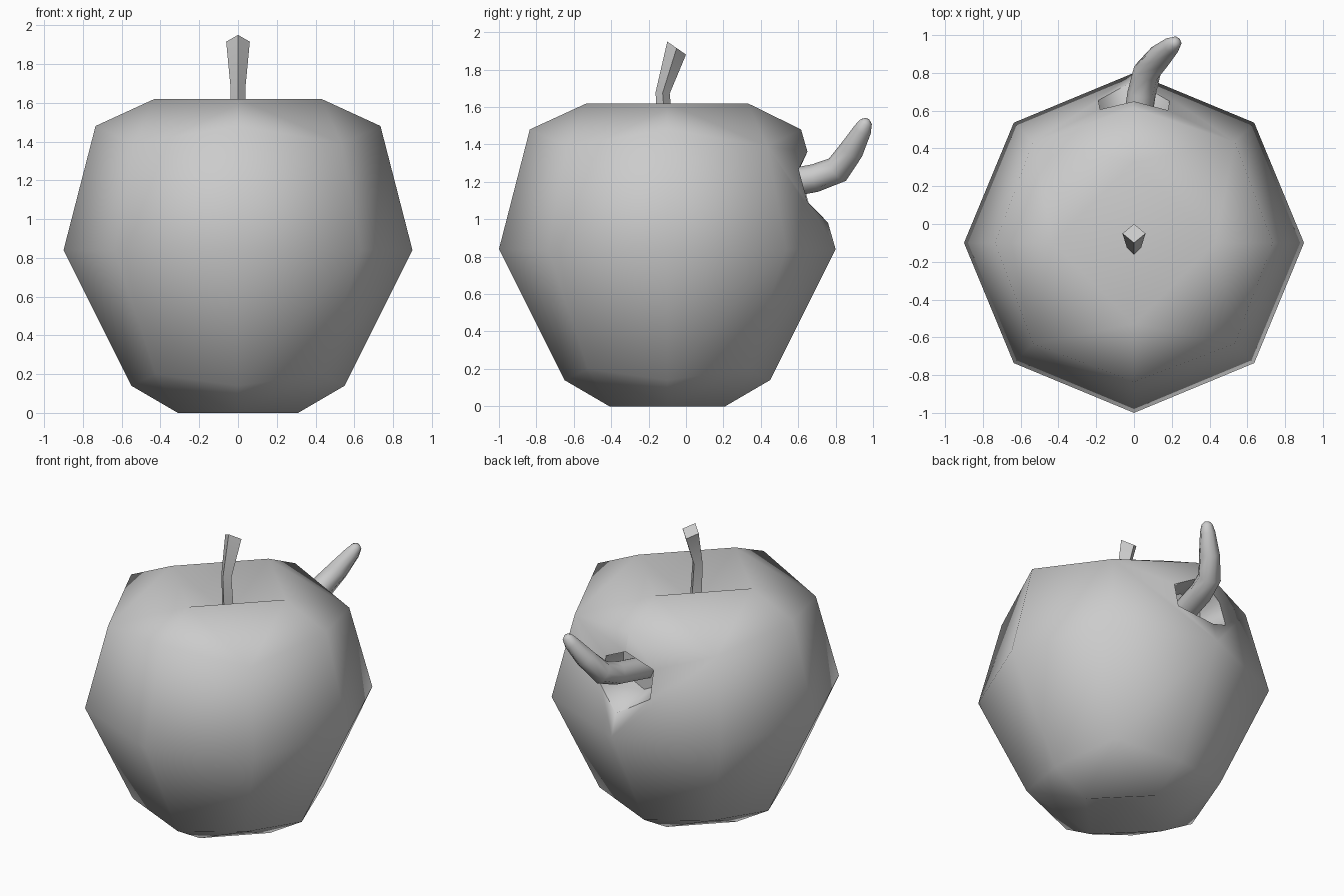
import bpy, bmesh, math
from mathutils import Vector

cube = bpy.data.objects.get("Cube")
if cube:
    bpy.data.objects.remove(cube, do_unlink=True)

# Single plain grey
GREY = (0.6, 0.6, 0.6, 1)
grey = bpy.data.materials.new("plain_grey")
grey.use_nodes = True
grey.diffuse_color = GREY
grey.node_tree.nodes["Principled BSDF"].inputs["Base Color"].default_value = GREY


def finish(name, bm):
    bmesh.ops.recalc_face_normals(bm, faces=bm.faces)
    mesh = bpy.data.meshes.new(name)
    bm.to_mesh(mesh)
    bm.free()
    obj = bpy.data.objects.new(name, mesh)
    bpy.context.collection.objects.link(obj)
    mesh.materials.append(grey)
    return obj


def smooth(obj, degrees):
    bpy.ops.object.select_all(action='DESELECT')
    obj.select_set(True)
    bpy.context.view_layer.objects.active = obj
    bpy.ops.object.shade_smooth_by_angle(angle=math.radians(degrees))


def loft(name, path, radii, sides, turn=0.0, squash=1.0, end_dir=None):
    """Closed tube along a path, one polygon section per point."""
    bm = bmesh.new()
    pts = [Vector(p) for p in path]
    loops = []
    for i, (p, r) in enumerate(zip(pts, radii)):
        d = (pts[min(i + 1, len(pts) - 1)] - pts[max(i - 1, 0)]).normalized()
        if end_dir and i == len(pts) - 1:
            d = Vector(end_dir).normalized()
        u = Vector((1, 0, 0))
        u = (u - d * u.dot(d)).normalized()
        v = d.cross(u)
        angles = [turn + math.tau * k / sides for k in range(sides)]
        loops.append([bm.verts.new(p + u * r * math.cos(a) + v * r * squash * math.sin(a))
                      for a in angles])
    for a, b in zip(loops, loops[1:]):
        for k in range(sides):
            n = (k + 1) % sides
            bm.faces.new((a[k], a[n], b[n], b[k]))
    bm.faces.new(loops[0])
    bm.faces.new(loops[-1])
    return finish(name, bm)


# Apple body: eight-sided rings closing to four-cornered rims with a dimple
CENTRE_Y = -0.1
bm = bmesh.new()


def ring(count, axis, diagonal=None):
    verts = []
    for k in range(count):
        r, z = diagonal if diagonal and k % 2 else axis
        a = math.tau * k / count
        verts.append(bm.verts.new((r * math.cos(a), CENTRE_Y + r * math.sin(a), z)))
    return verts


def dimple(octagon, rim, centre_z):
    centre = bm.verts.new((0, CENTRE_Y, centre_z))
    for k in range(4):
        n = (k + 1) % 4
        a, d, b = octagon[2 * k], octagon[2 * k + 1], octagon[2 * n]
        for face in ((a, d, rim[k]), (d, rim[n], rim[k]), (d, b, rim[n]), (rim[k], rim[n], centre)):
            bm.faces.new(face)


low = ring(8, (0.55, 0.14), (0.6, 0.2))
middle = ring(8, (0.9, 0.84))
high = ring(8, (0.735, 1.48), (0.755, 1.39))
high[2].co.y -= 0.02
for lower, upper in ((low, middle), (middle, high)):
    for k in range(8):
        n = (k + 1) % 8
        bm.faces.new((lower[k], lower[n], upper[n], upper[k]))
dimple(low, ring(4, (0.31, 0)), 0.1)
dimple(high, ring(4, (0.43, 1.62)), 1.41)
apple = finish("apple_body", bm)

# Six-sided hole bored in the back
cutter = loft("hole_cutter", [(0, 0.45, 1.18), (0, 0.95, 1.18)], [0.18, 0.27], 6,
              turn=math.pi / 2, squash=0.84)
cutter.hide_render = True
cutter.hide_set(True)
bore = apple.modifiers.new("bore", 'BOOLEAN')
bore.operation = 'DIFFERENCE'
bore.solver = 'EXACT'
bore.object = cutter
bpy.context.view_layer.objects.active = apple
bpy.ops.object.modifier_apply(modifier=bore.name)
bpy.data.objects.remove(cutter, do_unlink=True)
smooth(apple, 65)

# Bent four-sided stem
stem = loft("stem", [(0, -0.1, 1.36), (0, -0.125, 1.675), (0, -0.05, 1.915)],
            [0.045, 0.038, 0.061], 4, end_dir=(0, 0.57, 0.82))
smooth(stem, 50)

# Worm curling up out of the hole
worm = loft("worm",
            [(0, 0.42, 1.17), (0.04, 0.69, 1.22), (0.07, 0.81, 1.265), (0.135, 0.885, 1.37),
             (0.2, 0.945, 1.48), (0.22, 0.962, 1.52), (0.225, 0.967, 1.535)],
            [0.075, 0.075, 0.075, 0.066, 0.048, 0.034, 0.015], 8)
smooth(worm, 80)
